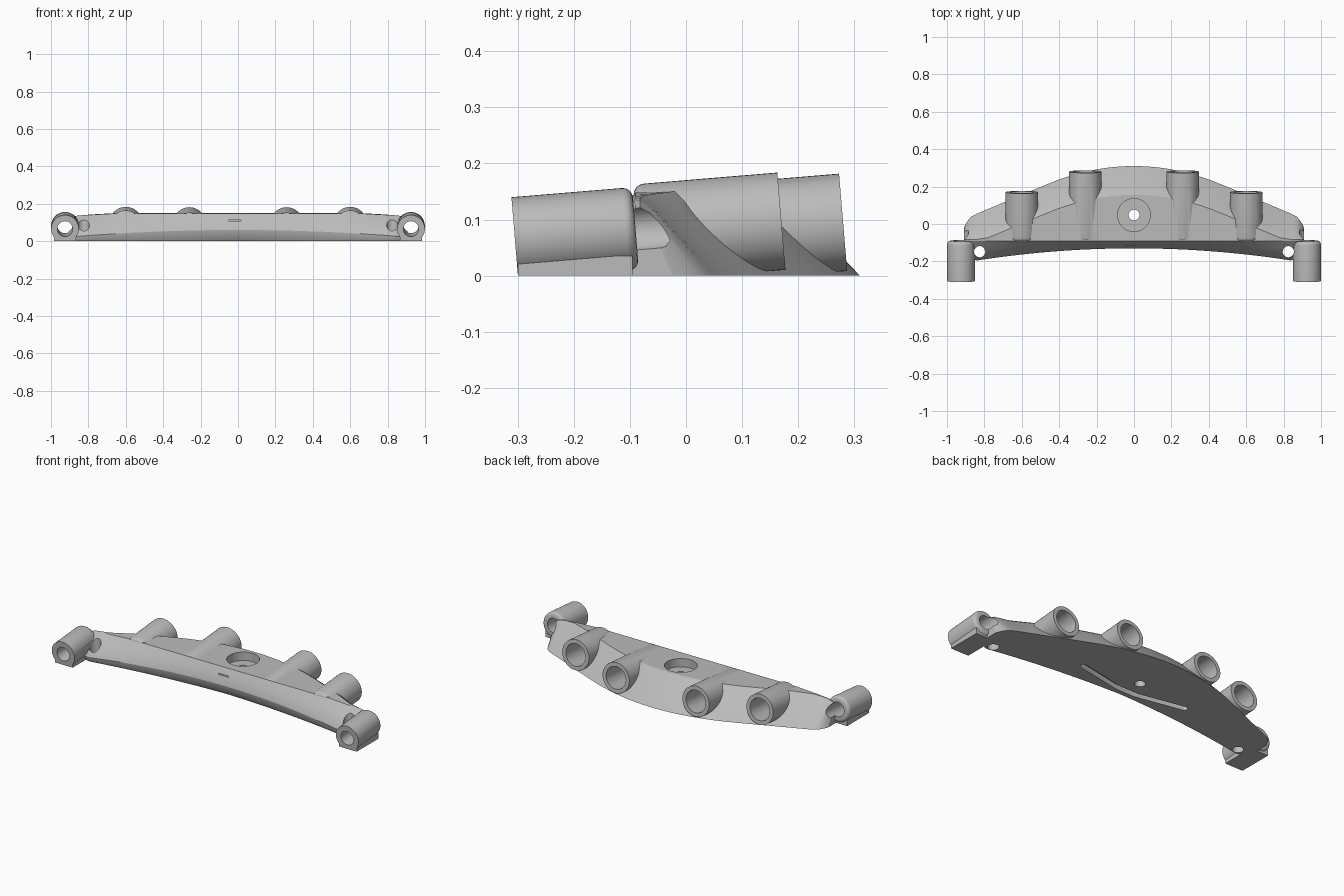
import bpy, bmesh, math
from mathutils import Vector

cube = bpy.data.objects.get("Cube")
if cube:
    bpy.data.objects.remove(cube, do_unlink=True)

grey = bpy.data.materials.new("plain_grey")
grey.use_nodes = True
COLOUR = (0.5, 0.5, 0.5, 1)
grey.diffuse_color = COLOUR
grey.node_tree.nodes["Principled BSDF"].inputs["Base Color"].default_value = COLOUR


def make(name, bm):
    bmesh.ops.recalc_face_normals(bm, faces=bm.faces)
    mesh = bpy.data.meshes.new(name)
    bm.to_mesh(mesh)
    bm.free()
    mesh.materials.append(grey)
    obj = bpy.data.objects.new(name, mesh)
    bpy.context.scene.collection.objects.link(obj)
    return obj


def rod(name, start, end, radius, round_start=0, round_end=0, sides=48):
    """Cylinder between two points, with optional rounded rims."""
    a, b = Vector(start), Vector(end)
    turn = (b - a).to_track_quat("Z", "Y")
    length = (b - a).length
    rings = []
    for i in range(5 if round_start else 1):
        t = math.radians(22.5 * i)
        rings.append((radius - round_start * (1 - math.sin(t)), round_start * (1 - math.cos(t))))
    for i in range(5 if round_end else 1):
        t = math.radians(90 - 22.5 * i)
        rings.append((radius - round_end * (1 - math.sin(t)), length - round_end * (1 - math.cos(t))))
    bm = bmesh.new()
    loops = []
    for r, z in rings:
        loops.append([bm.verts.new(a + turn @ Vector((r * math.cos(k * math.tau / sides),
                      r * math.sin(k * math.tau / sides), z))) for k in range(sides)])
    skin(bm, loops)
    return make(name, bm)


def skin(bm, loops):
    n = len(loops[0])
    for p, q in zip(loops, loops[1:]):
        for k in range(n):
            bm.faces.new((p[k], p[(k + 1) % n], q[(k + 1) % n], q[k]))
    bm.faces.new(loops[0])
    bm.faces.new(loops[-1])


def box(name, low, high):
    bm = bmesh.new()
    bmesh.ops.create_cube(bm, size=1)
    low, high = Vector(low), Vector(high)
    for v in bm.verts:
        v.co = (low + high) / 2 + v.co * (high - low)
    return make(name, bm)


def combine(target, tool, operation):
    mod = target.modifiers.new(operation, "BOOLEAN")
    mod.object, mod.operation, mod.solver = tool, operation, "EXACT"
    bpy.context.view_layer.objects.active = target
    bpy.ops.object.modifier_apply(modifier=mod.name)
    bpy.data.objects.remove(tool, do_unlink=True)


def blend(table, x):
    for (x0, v0), (x1, v1) in zip(table, table[1:]):
        if x <= x1:
            return v0 + (v1 - v0) * (x - x0) / (x1 - x0)
    return table[-1][1]


# Curved body: cross-sections lofted along x
HEIGHT = [(0, .15), (.66, .15), (.82, .141), (.87, .135), (.91, .12)]
FRONT_END = [(.84, 0), (.87, .015), (.895, .05), (.91, .08)]
BACK_END = [(.84, 0), (.87, .003), (.895, .02), (.91, .05)]


def section(x):
    a = abs(x)
    h = blend(HEIGHT, a)
    if a < .45:
        back = .31 - .45 * a * a
    else:
        back = .219 - .42 * (a - .45)
    if a > .84:
        back -= blend(BACK_END, a)
    front = -.13 - .092 * a * a
    if a > .84:
        front += blend(FRONT_END, a)
    u = min(a / .87, 1)
    bulge = .06 - .035 * u * u
    tuck = .03 - .02 * u
    edge = max(-.09, front + .005)
    rear = max(back - .15, edge + .012)
    drop = front - edge
    return [(back, 0), (back + (rear - back) * .86, h * .89), (rear - .004, h),
            (edge, h - .002),
            (edge + drop * .45, h + (bulge - h) * .38),
            (edge + drop * .85, h + (bulge - h) * .75),
            (front, bulge), (front + tuck * .25, bulge * .5), (front + tuck, 0)]


stations = [i * .06 for i in range(15)] + [.855, .87, .885, .9, .91]
stations = [-x for x in reversed(stations[1:])] + stations
bm = bmesh.new()
skin(bm, [[bm.verts.new((x, y, z)) for y, z in section(x)] for x in stations])
body = make("curved_bracket_body", bm)

# Rear sockets (x, rear y, rear z) and end sleeves, tilted upward to the rear
TILT = .083
SOCKETS = [(s * x, y, z) for s in (-1, 1) for x, y, z in ((.6, .17, .097), (.26, .28, .095))]


def along(x, y, z, new_y):
    return (x, new_y, z + (new_y - y) * TILT)


for x, y, z in SOCKETS:
    combine(body, rod("rear_socket", along(x, y, z, -.088), (x, y, z), .087, round_start=.02), "UNION")
for s in (-1, 1):
    x, y, z = s * .925, -.305, .066
    combine(body, rod("end_sleeve", (x, y, z), along(x, y, z, -.09), .074, round_end=.018), "UNION")
    combine(body, box("sleeve_foot", (x - .058, -.299, -.02), (x + .058, -.095, .035)), "UNION")

# Flat underside
combine(body, box("base_trim", (-2, -1, -1), (2, 1, 0)), "DIFFERENCE")

# Blind bores, sleeve bores and mounting holes
for x, y, z in SOCKETS:
    combine(body, rod("socket_bore", along(x, y, z, -.02), along(x, y, z, y + .05), .064), "DIFFERENCE")
for s in (-1, 1):
    x, y, z = s * .925, -.305, .066
    combine(body, rod("sleeve_bore", along(x, y, z, -.4), along(x, y, z, .01), .041, round_end=.03), "DIFFERENCE")
    combine(body, rod("screw_hole", (s * .825, -.148, -.1), (s * .825, -.148, .3), .03), "DIFFERENCE")
combine(body, rod("centre_hole", (0, .048, -.1), (0, .048, .3), .029), "DIFFERENCE")
combine(body, rod("centre_counterbore", (0, .048, .1), (0, .048, .3), .088), "DIFFERENCE")
combine(body, box("front_slit", (-.05, -.2, .107), (.015, -.095, .113)), "DIFFERENCE")

# Bent groove in the underside, with rounded ends
path = [Vector(p) for p in ((-.34, 0), (-.06, -.055), (.06, -.055), (.34, 0))]
W = .018
outline = []
for pts in (path, path[::-1]):
    outline += [p + Vector((0, -W if pts is path else W)) for p in pts]
    tip, sign = pts[-1], (1 if pts is path else -1)
    for k in range(1, 6):
        t = math.radians(-90 + 30 * k)
        outline.append(tip + Vector((math.cos(t), math.sin(t))) * W * sign)
bm = bmesh.new()
skin(bm, [[bm.verts.new((p.x, p.y, z)) for p in outline] for z in (-.05, .03)])
combine(body, make("groove", bm), "DIFFERENCE")

bpy.ops.object.select_all(action="DESELECT")
body.select_set(True)
bpy.context.view_layer.objects.active = body
bpy.ops.object.shade_smooth_by_angle(angle=math.radians(25))
